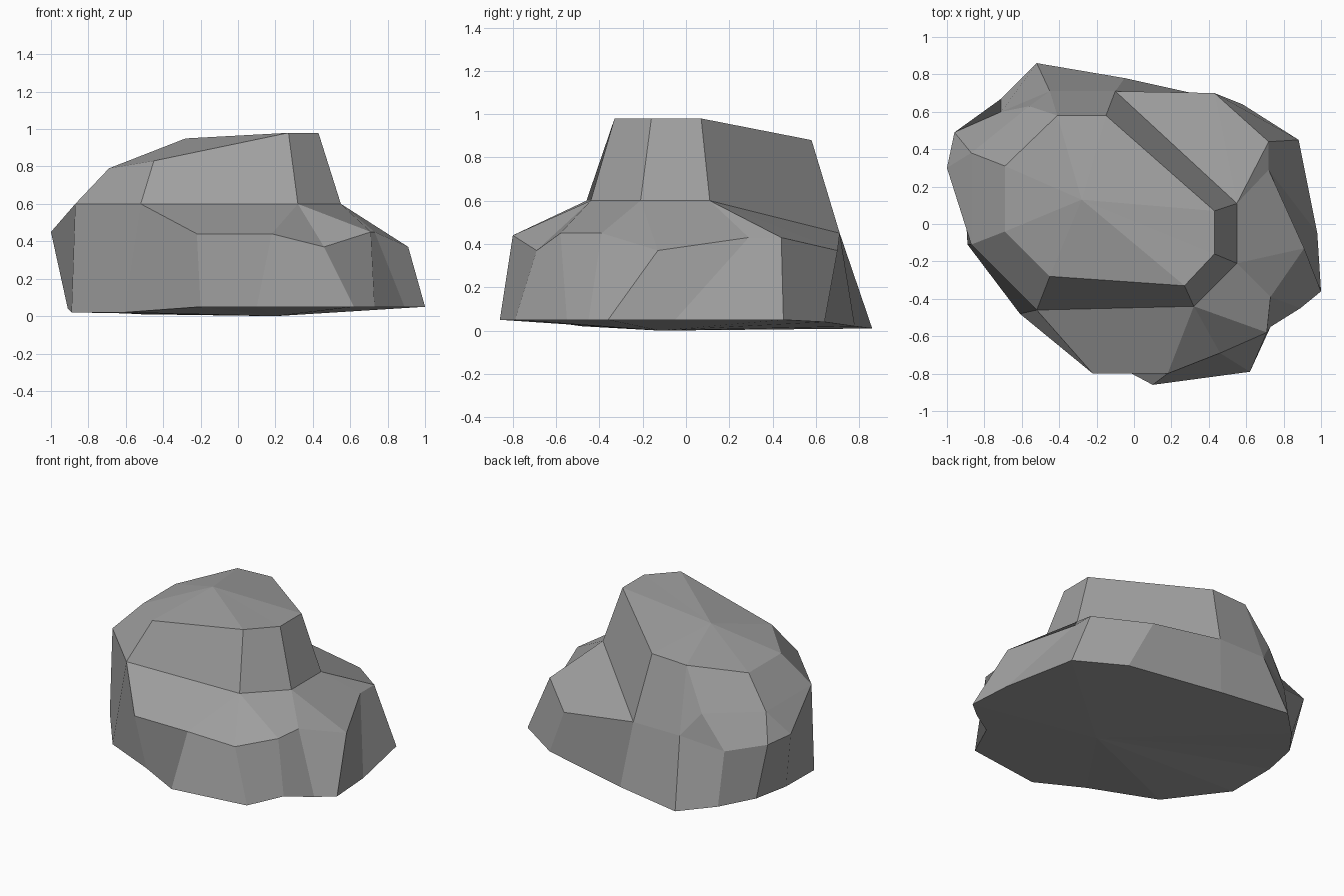
import bpy
import bmesh
from mathutils import Vector

default_cube = bpy.data.objects.get("Cube")
if default_cube:
    bpy.data.objects.remove(default_cube, do_unlink=True)


def make_material(name, colour):
    material = bpy.data.materials.new(name)
    material.use_nodes = True
    material.diffuse_color = colour
    shader = next(node for node in material.node_tree.nodes if node.type == "BSDF_PRINCIPLED")
    shader.inputs["Base Color"].default_value = colour
    shader.inputs["Roughness"].default_value = 1
    return material


def add_ring(bm, points):
    return [bm.verts.new(Vector(point)) for point in points]


def add_face(bm, corners):
    """Add a face, dropping repeated corners and skipping collapsed faces."""
    corners = list(dict.fromkeys(corners))
    if len(corners) > 2:
        bm.faces.new(corners)


def loft(bm, lower, upper):
    """Join two closed rings; a repeated vertex turns a quad into a triangle."""
    for i in range(len(lower)):
        add_face(bm, (lower[i - 1], lower[i], upper[i], upper[i - 1]))


def cap(bm, ring, centre, flip=False):
    """Close a ring with a fan of triangles around a centre point."""
    tip = bm.verts.new(Vector(centre))
    for i in range(len(ring)):
        corners = (ring[i - 1], ring[i], tip)
        add_face(bm, corners[::-1] if flip else corners)


bm = bmesh.new()

# Foot outline, counter-clockwise from the front right
foot = add_ring(bm, [
    (-.61, -.48, .02), (-.2, -.7, .05), (.1, -.86, .05), (.62, -.79, .05),
    (.73, -.55, .05), (.89, -.45, .05), (1, -.36, .05), (.98, -.05, .05),
    (.88, .45, .05), (.58, .64, .04), (-.05, .78, .02), (-.52, .86, .01),
    (-.71, .67, .02), (-.86, .47, .04), (-.91, .22, .04), (-.89, -.11, .02),
])

# Shoulder outline, where the steep sides meet the sloping ledge
shoulder = add_ring(bm, [
    (-.52, -.46, .6), (-.22, -.8, .44), (.18, -.8, .44), (.46, -.69, .37),
    (.71, -.58, .45), (.73, -.39, .45), (.91, -.13, .37), (.72, .29, .43),
    (.72, .44, .43), (.43, .7, .37), (-.1, .71, .45), (-.45, .71, .45),
    (-.71, .6, .37), (-.96, .49, .44), (-1, .3, .45), (-.87, -.11, .6),
])

# Foot of the crown, sharing the shoulder where there is no ledge
front, corner, side, back, left = add_ring(bm, [
    (.32, -.44, .6), (.55, -.21, .6), (.55, .11, .6),
    (-.56, .63, .6), (-.87, .38, .6),
])
crown = [shoulder[0], front, corner, side, shoulder[10], shoulder[11],
         back, left, shoulder[-1]]

# Rim of the sloping top
rim = add_ring(bm, [
    (-.45, -.28, .83), (.27, -.33, .98), (.43, -.16, .98), (.43, .07, .98),
    (-.15, .58, .88), (-.41, .58, .87), (-.69, .31, .79), (-.69, -.04, .79),
])

# Steep sides, ledge, crown walls, top and underside
loft(bm, foot, shoulder)
ledge = [crown[0], crown[0], front, front, front, corner, corner, side, side, side,
         crown[4], crown[5], back, left, left, crown[-1]]
loft(bm, shoulder, ledge)
loft(bm, crown, rim[:6] + rim[5:])
cap(bm, rim, (-.28, .13, .95))
cap(bm, foot, (.2, -.12, 0), flip=True)

bmesh.ops.recalc_face_normals(bm, faces=bm.faces[:])
mesh = bpy.data.meshes.new("rock")
bm.to_mesh(mesh)
bm.free()
mesh.materials.append(make_material("stone grey", (.35, .35, .35, 1)))
rock = bpy.data.objects.new("rock", mesh)
bpy.context.collection.objects.link(rock)
